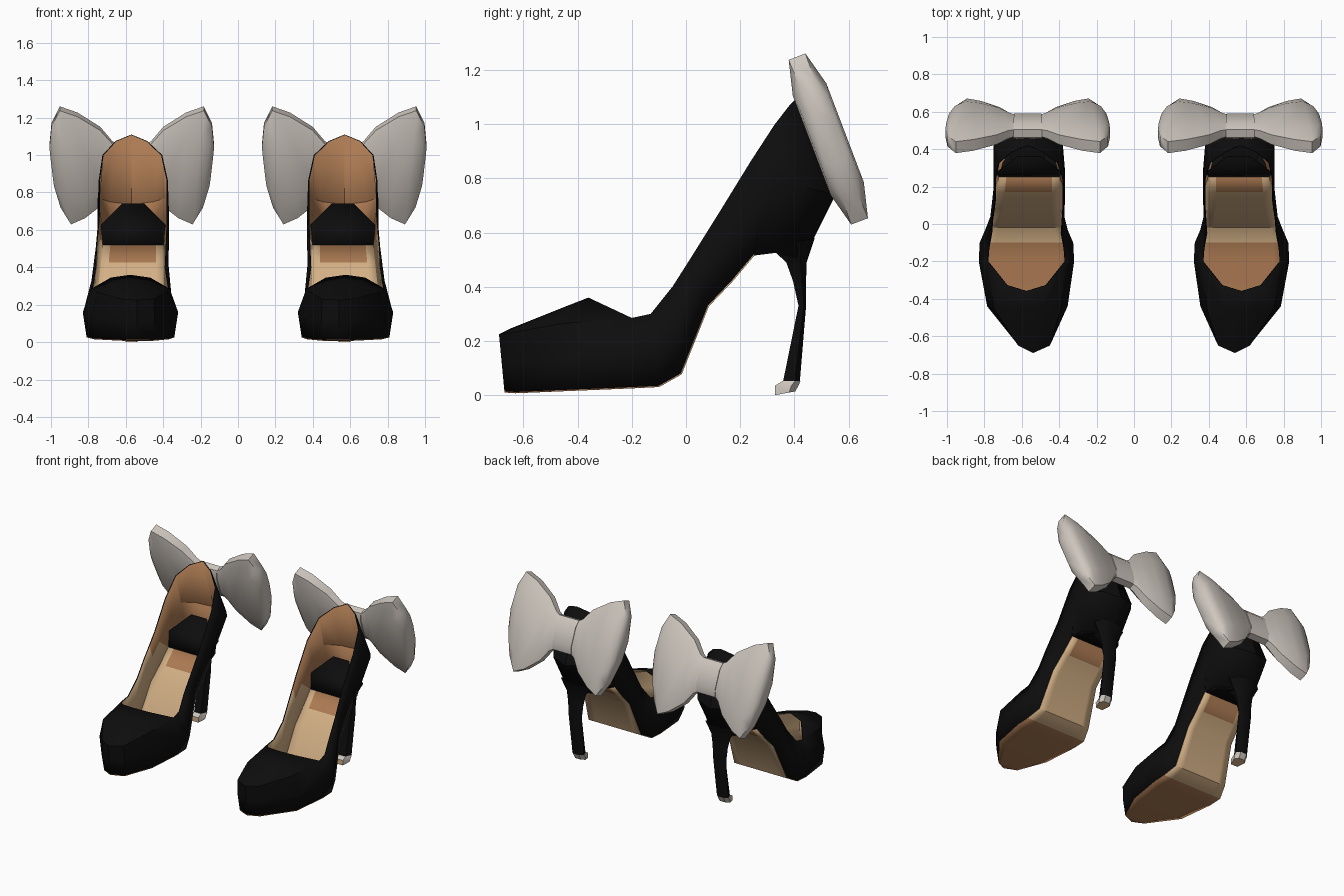
import bpy
import bmesh
from math import radians
from mathutils import Vector

cube = bpy.data.objects.get("Cube")
if cube:
    bpy.data.objects.remove(cube, do_unlink=True)


def make_material(name, rgb):
    mat = bpy.data.materials.new(name)
    mat.use_nodes = True
    mat.diffuse_color = (*rgb, 1)
    bsdf = mat.node_tree.nodes["Principled BSDF"]
    bsdf.inputs["Base Color"].default_value = (*rgb, 1)
    bsdf.inputs["Roughness"].default_value = 0.8
    return mat


BLACK = make_material("black leather", (0.004, 0.004, 0.004))
BROWN = make_material("brown lining", (0.41, 0.195, 0.085))
TAN = make_material("tan insole", (0.66, 0.44, 0.24))
GREY = make_material("pale grey satin", (0.62, 0.57, 0.52))


def finish(name, bm, mats, thickness=0, angle=35, fix_normals=True):
    """Turn one shoe's part into an object mirrored onto the other shoe."""
    bmesh.ops.remove_doubles(bm, verts=bm.verts, dist=0.0005)
    if fix_normals:
        bmesh.ops.recalc_face_normals(bm, faces=bm.faces)
    mesh = bpy.data.meshes.new(name)
    bm.to_mesh(mesh)
    bm.free()
    for mat in mats:
        mesh.materials.append(mat)
    obj = bpy.data.objects.new(name, mesh)
    bpy.context.collection.objects.link(obj)
    bpy.ops.object.select_all(action="DESELECT")
    obj.select_set(True)
    bpy.context.view_layer.objects.active = obj
    bpy.ops.object.shade_smooth_by_angle(angle=radians(angle))
    if thickness:
        solid = obj.modifiers.new("thickness", "SOLIDIFY")
        solid.thickness = thickness
        solid.offset = -1
        solid.material_offset = 1 if len(mats) == 4 else 0
    mirror = obj.modifiers.new("pair", "MIRROR")
    mirror.use_mirror_merge = False
    return obj


def strip(bm, rows, rule=None):
    """Quads between neighbouring rows; gaps are marked with None."""
    grid = [[p and bm.verts.new(p) for p in row] for row in rows]
    for a, b in zip(grid, grid[1:]):
        for j in range(len(a) - 1):
            quad = (a[j], b[j], b[j + 1], a[j + 1])
            if all(quad):
                face = bm.faces.new(quad)
                if rule:
                    face.material_index = rule(face.calc_center_median(), j)


def loft(bm, rings):
    """Closed tube through the rings, capped at both ends."""
    grid = [[bm.verts.new(p) for p in ring] for ring in rings]
    n = len(grid[0])
    for a, b in zip(grid, grid[1:]):
        for j in range(n):
            k = (j + 1) % n
            bm.faces.new((a[j], a[k], b[k], b[j]))
    bm.faces.new(grid[0][::-1])
    bm.faces.new(grid[-1])


# Stations toe to heel: centre x, then (y, z, half width) at sole, side and rim
STATIONS = [
    (.54, (-.67, .015, 0), (-.68, .12, 0), (-.69, .225, 0)),
    (.535, (-.63, .012, .08), (-.64, .12, .09), (-.65, .23, .085)),
    (.57, (-.44, .02, .2), (-.44, .13, .215), (-.45, .265, .18)),
    (.575, (-.2, .03, .235), (-.2, .16, .255), (-.2, .285, .21)),
    (.575, (-.1, .035, .235), (-.1, .17, .25), (-.13, .3, .205)),
    (.575, (-.02, .08, .205), (-.03, .24, .22), (-.05, .4, .19)),
    (.57, (.08, .33, .18), (.04, .42, .198), (.02, .51, .19)),
    (.565, (.17, .425, .175), (.11, .5, .195), (.07, .59, .188)),
    (.56, (.25, .52, .17), (.18, .58, .192), (.12, .67, .186)),
    (.56, (.33, .53, .15), (.3, .72, .19), (.24, .865, .185)),
    (.565, (.4, .51, .1), (.42, .77, .185), (.33, 1, .16)),
    (.57, (.44, .53, .06), (.51, .75, .12), (.39, 1.075, .085)),
    (.57, (.465, .565, 0), (.55, .735, 0), (.425, 1.11, 0)),
]
RIDGE = [(-.69, .225), (-.65, .245), (-.45, .325), (-.36, .36)]

# Upper: toe box, open sides and heel cup, lined on the inside
rows = []
for i, (cx, *levels) in enumerate(STATIONS):
    outer = [(cx + w, y, z) for y, z, w in levels]
    inner = [(cx - w, y, z) for y, z, w in reversed(levels)]
    top = [None] * 3
    if i < len(RIDGE):
        middle = Vector((cx, *RIDGE[i]))
        quarters = []
        for p in (outer[2], inner[0]):
            q = Vector(p).lerp(middle, 0.8)
            q.x = (p[0] + cx) / 2
            quarters.append(tuple(q))
        top = [quarters[0], tuple(middle), quarters[1]]
    rows.append(outer + top + inner)
bm = bmesh.new()
strip(bm, rows, lambda c, j: 2 if c.z < 0.53 else 0)
bmesh.ops.dissolve_degenerate(bm, dist=0.0004, edges=bm.edges)
finish("upper", bm, [BLACK, BROWN, BLACK, TAN], 0.007, fix_normals=False)

# Sole sheet: brown forefoot, tan arch, brown patch before the heel
ACROSS = (1, 0.72, -0.72, -1)


def sole_rows(stations):
    return [[(s[0] + k * s[1][2], s[1][0], s[1][1]) for k in ACROSS]
            for s in stations]


def sole_colour(c, j):
    return 0 if c.y < -0.1 or (c.y > 0.17 and j == 1) else 1


bm = bmesh.new()
strip(bm, sole_rows(STATIONS[:9]), sole_colour)
finish("sole", bm, [BROWN, TAN], 0.005)

# Underside of the heel cup
bm = bmesh.new()
strip(bm, sole_rows(STATIONS[8:]))
finish("heel_cup_base", bm, [BLACK], 0.005)

# Sloping seat inside the heel cup
bm = bmesh.new()
strip(bm, [[(.56 + w, y, z), (.56 - w, y, z)]
           for w, y, z in ((.172, .25, .52), (.18, .27, .62), (.06, .36, .74))])
finish("heel_seat", bm, [BLACK], 0.005)


def heel_ring(front, back, z_front, z_back, w):
    slope = z_front * 0.3 + z_back * 0.7
    mid = front * 0.3 + back * 0.7
    cx = 0.57
    return [(cx - w * .6, front, z_front), (cx + w * .6, front, z_front),
            (cx + w, mid, slope), (cx + w * .5, back, z_back),
            (cx - w * .5, back, z_back), (cx - w, mid, slope)]


# Heel stem
bm = bmesh.new()
loft(bm, [heel_ring(*r) for r in (
    (.31, .475, .545, .58, .12), (.37, .445, .49, .49, .075),
    (.395, .443, .42, .42, .06), (.415, .443, .33, .33, .052),
    (.358, .42, .05, .05, .045))])
finish("heel", bm, [BLACK])

# Heel tip with a tan underside and front
bm = bmesh.new()
loft(bm, [heel_ring(*r) for r in (
    (.356, .422, .052, .052, .047), (.328, .415, .035, .035, .047),
    (.328, .403, 0, .014, .044))])
bmesh.ops.recalc_face_normals(bm, faces=bm.faces)
bm.normal_update()
for f in bm.faces:
    f.material_index = int(f.normal.z < -0.7 or f.normal.y < -0.8)
finish("heel_tip", bm, [GREY, TAN])

# Bow lies in a plane leaning back along the heel cup
BOW = Vector((.568, .525, .945))
UP = Vector((0, -.355, .935))
BACK = Vector((0, .935, .355))
OCTAGON = ((1, .5), (.6, 1), (-.6, 1), (-1, .5),
           (-1, -.5), (-.6, -1), (.6, -1), (1, -.5))


def bow_ring(side, s, h, t):
    ring = []
    for v, w in OCTAGON:
        reach = side * s * (1 + 0.26 * v * h)
        ring.append(BOW + Vector((reach, 0, 0)) + UP * v * h + BACK * w * t)
    return ring


for side, name in ((1, "bow_outer_loop"), (-1, "bow_inner_loop")):
    bm = bmesh.new()
    loft(bm, [bow_ring(side, *r) for r in (
        (.05, .1, .035), (.1, .13, .045), (.16, .21, .055), (.27, .29, .064),
        (.355, .325, .066), (.405, .23, .06), (.428, .11, .045))])
    finish(name, bm, [GREY], angle=40)

# Knot
bm = bmesh.new()
loft(bm, [bow_ring(1, s, .115, .045) for s in (-.075, .075)])
finish("bow_knot", bm, [GREY])
